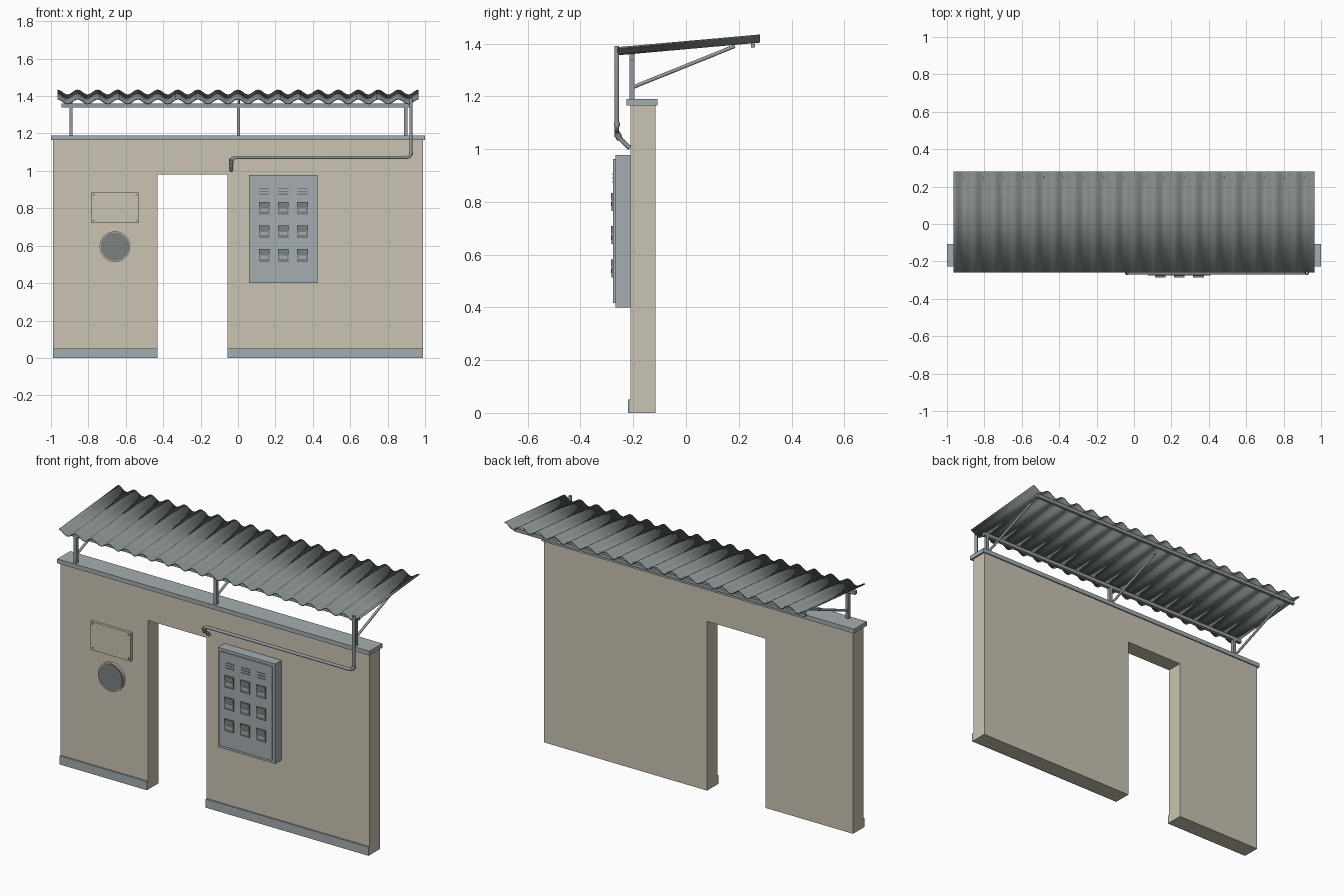
import bpy, bmesh, math
from mathutils import Vector

cube = bpy.data.objects.get("Cube")
if cube:
    bpy.data.objects.remove(cube, do_unlink=True)


def material(name, rgb):
    m = bpy.data.materials.new(name)
    m.use_nodes = True
    m.diffuse_color = (*rgb, 1)
    m.node_tree.nodes["Principled BSDF"].inputs["Base Color"].default_value = (*rgb, 1)
    return m


PLASTER = material("beige plaster", (0.60, 0.55, 0.45))
STONE = material("blue grey trim", (0.37, 0.42, 0.44))
ROOF = material("roof grey", (0.22, 0.25, 0.25))
STEEL = material("steel grey", (0.30, 0.33, 0.35))
DARK = material("dark grey", (0.20, 0.22, 0.22))


def finish(name, bm, mat, smooth=False):
    bmesh.ops.recalc_face_normals(bm, faces=bm.faces)
    me = bpy.data.meshes.new(name)
    bm.to_mesh(me)
    bm.free()
    me.materials.append(mat)
    ob = bpy.data.objects.new(name, me)
    bpy.context.collection.objects.link(ob)
    if smooth:
        bpy.ops.object.select_all(action="DESELECT")
        ob.select_set(True)
        bpy.context.view_layer.objects.active = ob
        bpy.ops.object.shade_smooth_by_angle(angle=math.radians(40))
    return ob


def box(name, xs, ys, zs, mat):
    bm = bmesh.new()
    bmesh.ops.create_cube(bm, size=1)
    for v in bm.verts:
        v.co = [r[0] if c < 0 else r[1] for c, r in zip(v.co, (xs, ys, zs))]
    return finish(name, bm, mat)


def rod(name, a, b, radius, mat, sides=12):
    a, b = Vector(a), Vector(b)
    bm = bmesh.new()
    bmesh.ops.create_cone(bm, cap_ends=True, segments=sides, radius1=radius,
                          radius2=radius, depth=(b - a).length)
    turn = (b - a).to_track_quat("Z", "Y")
    for v in bm.verts:
        v.co = turn @ v.co + (a + b) / 2
    return finish(name, bm, mat, True)


def pipe(name, points, radius, mat):
    cu = bpy.data.curves.new(name, "CURVE")
    cu.dimensions = "3D"
    cu.bevel_depth = radius
    cu.bevel_resolution = 3
    cu.use_fill_caps = True
    sp = cu.splines.new("POLY")
    sp.points.add(len(points) - 1)
    for p, co in zip(sp.points, points):
        p.co = (*co, 1)
    cu.materials.append(mat)
    bpy.context.collection.objects.link(bpy.data.objects.new(name, cu))


# Wall with doorway, extruded from its front outline
END, DOOR_L, DOOR_R, DOOR_TOP, WALL_TOP = 0.99, -0.43, -0.055, 0.98, 1.165
FRONT, BACK = -0.21, -0.115
outline = [(-END, 0), (DOOR_L, 0), (DOOR_L, DOOR_TOP), (DOOR_R, DOOR_TOP),
           (DOOR_R, 0), (END, 0), (END, WALL_TOP), (-END, WALL_TOP)]
bm = bmesh.new()
face = bm.faces.new([bm.verts.new((x, FRONT, z)) for x, z in outline])
ext = bmesh.ops.extrude_face_region(bm, geom=[face])["geom"]
bmesh.ops.translate(bm, vec=(0, BACK - FRONT, 0),
                    verts=[g for g in ext if isinstance(g, bmesh.types.BMVert)])
if not face.is_valid or len([f for f in bm.faces if len(f.verts) == 8]) < 2:
    bm.faces.new([v for v in bm.verts if v.co.y == FRONT])
finish("wall", bm, PLASTER)

box("wall_cap", (-1, 1), (-0.226, -0.108), (WALL_TOP, 1.19), STONE)
box("right_plinth", (-END, DOOR_L), (-0.219, FRONT), (0, 0.05), STONE)
box("left_plinth", (DOOR_R, END), (-0.219, FRONT), (0, 0.05), STONE)

# Corrugated roof sheet
WAVES, STEPS, HALF = 18, 10, 0.965
bm = bmesh.new()
rows = []
for i in range(WAVES * STEPS + 1):
    t = i / (WAVES * STEPS)
    wave = 0.013 * math.cos(t * WAVES * math.tau)
    x = -HALF + 2 * HALF * t
    rows.append([bm.verts.new((x, y, z + wave))
                 for y, z in ((-0.26, 1.371), (0.281, 1.419))])
for a, b in zip(rows, rows[1:]):
    bm.faces.new((a[0], b[0], b[1], a[1]))
roof = finish("corrugated_roof", bm, ROOF, True)
sheet = roof.modifiers.new("thickness", "SOLIDIFY")
sheet.thickness = 0.005
sheet.offset = 0

# Roof frame: rails, posts and slanted struts
box("front_rail", (-0.945, 0.92), (-0.215, -0.195), (1.34, 1.361), STEEL)
box("rear_rail", (-0.945, 0.92), (0.246, 0.262), (1.385, 1.406), STEEL)
for side, x in (("right", -0.893), ("middle", 0.003), ("left", 0.897)):
    box(side + "_post", (x - 0.009, x + 0.009), (-0.215, -0.195), (1.185, 1.36), STEEL)
    rod(side + "_strut", (x, -0.2, 1.235), (x, 0.185, 1.39), 0.007, STEEL)

# Drain pipe with its joints
PY = -0.262
pipe("drain_pipe", [(0.925, PY, 1.39), (0.925, PY, 1.095), (0.92, PY, 1.08),
                    (0.905, PY, 1.072), (-0.015, PY, 1.072), (-0.03, PY, 1.066),
                    (-0.036, PY, 1.05), (-0.036, -0.212, 1.003)], 0.009, STEEL)
rod("pipe_elbow_joint", (0.925, PY, 1.1), (0.925, PY, 1.085), 0.011, STEEL)
rod("pipe_spout_joint", (-0.036, PY, 1.062), (-0.036, PY + 0.012, 1.036), 0.012, DARK)

# Meter cabinet with raised door
box("cabinet", (0.06, 0.425), (-0.268, FRONT), (0.4, 0.978), STONE)
box("cabinet_door", (0.076, 0.41), (-0.276, -0.268), (0.416, 0.962), STONE)
for col in range(3):
    cx = 0.14 + col * 0.102
    for i in range(3):
        z = 0.905 - i * 0.015
        box(f"vent_{col}_{i}", (cx - 0.027, cx + 0.027), (-0.278, -0.275), (z - 0.003, z + 0.003), DARK)
    for row in range(3):
        cz = 0.8 - row * 0.126
        box(f"meter_{col}_{row}", (cx - 0.029, cx + 0.029), (-0.282, -0.275), (cz - 0.034, cz + 0.034), DARK)
        box(f"meter_hood_{col}_{row}", (cx - 0.029, cx + 0.029), (-0.285, -0.281), (cz + 0.008, cz + 0.034), DARK)
        box(f"meter_tag_{col}_{row}", (cx - 0.02, cx + 0.02), (-0.284, -0.281), (cz - 0.018, cz), STONE)

# Blank plaque with corner bolts
PX, PZ = -0.658, 0.803
box("plaque", (PX - 0.128, PX + 0.128), (-0.225, FRONT), (PZ - 0.082, PZ + 0.082), PLASTER)
for sx in (-1, 1):
    for sz in (-1, 1):
        x, z = PX + sx * 0.115, PZ + sz * 0.069
        rod("plaque_bolt", (x, -0.228, z), (x, -0.22, z), 0.006, DARK)

# Round medallion: pale rim with grey disc
rod("medallion_rim", (PX, -0.225, 0.595), (PX, FRONT, 0.595), 0.082, PLASTER, 40)
rod("medallion_disc", (PX, -0.229, 0.595), (PX, -0.22, 0.595), 0.076, DARK, 40)
